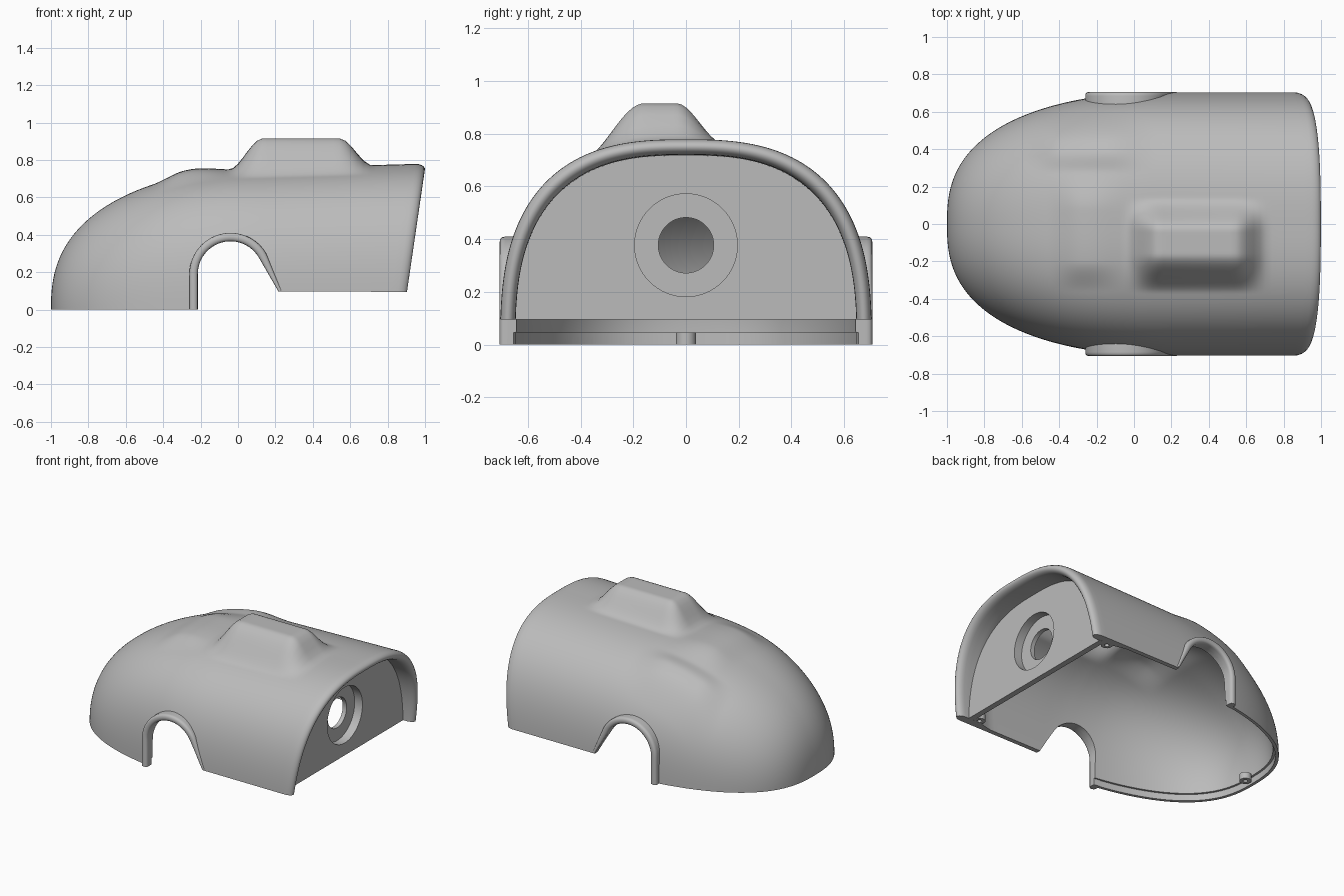
import bpy, bmesh, math
from mathutils import Vector

if "Cube" in bpy.data.objects:
    bpy.data.objects.remove(bpy.data.objects["Cube"])

grey = bpy.data.materials.new("plain grey")
grey.use_nodes = True
grey.diffuse_color = (0.5, 0.5, 0.5, 1)
grey.node_tree.nodes["Principled BSDF"].inputs["Base Color"].default_value = (0.5, 0.5, 0.5, 1)
SILL = 0.095


def make(name, verts, faces):
    """Mesh object with merged vertices and outward normals."""
    bm = bmesh.new()
    vs = [bm.verts.new(v) for v in verts]
    for f in faces:
        bm.faces.new([vs[i] for i in f])
    bmesh.ops.remove_doubles(bm, verts=bm.verts, dist=1e-5)
    bmesh.ops.dissolve_degenerate(bm, edges=bm.edges, dist=1e-6)
    bmesh.ops.recalc_face_normals(bm, faces=bm.faces)
    mesh = bpy.data.meshes.new(name)
    bm.to_mesh(mesh)
    bm.free()
    mesh.materials.append(grey)
    ob = bpy.data.objects.new(name, mesh)
    bpy.context.collection.objects.link(ob)
    return ob


def activate(ob):
    bpy.ops.object.select_all(action='DESELECT')
    ob.select_set(True)
    bpy.context.view_layer.objects.active = ob


def smooth(ob, angle=35):
    activate(ob)
    bpy.ops.object.shade_smooth_by_angle(angle=math.radians(angle))


def cut(ob, cutter):
    """Subtract a cutter, then discard it."""
    cutter.hide_render = True
    m = ob.modifiers.new("cut", 'BOOLEAN')
    m.object, m.operation, m.solver = cutter, 'DIFFERENCE', 'EXACT'
    activate(ob)
    bpy.ops.object.modifier_apply(modifier=m.name)
    bpy.data.objects.remove(cutter)


def prism(name, outline, a, b, place):
    """Extrude a 2D outline from depth a to depth b."""
    n = len(outline)
    verts = [place(p, q, d) for d in (a, b) for p, q in outline]
    faces = [range(n), range(n, 2 * n)]
    faces += [(i, (i + 1) % n, n + (i + 1) % n, n + i) for i in range(n)]
    return make(name, verts, faces)


def lathe(name, profile, place, n=48):
    """Spin a closed (radius, depth) profile."""
    k = len(profile)
    verts = [place(r * math.cos(t), r * math.sin(t), d)
             for t in (math.tau * i / n for i in range(n)) for r, d in profile]
    faces = [(i * k + j, i * k + (j + 1) % k, (i + 1) % n * k + (j + 1) % k, (i + 1) % n * k + j)
             for i in range(n) for j in range(k)]
    ob = make(name, verts, faces)
    smooth(ob)
    return ob


def step(a, b, x):
    t = min(1, max(0, (x - a) / (b - a)))
    return t * t * (3 - 2 * t)


def plateau(x, a, b, c, d):
    return step(a, b, x) * (1 - step(c, d, x))


# Body shape: half width, height and squareness along the length
def size(s):
    u = min(1, max(0, (0.2 - s) / 1.2))
    v = min(1, max(0, (0.1 - s) / 1.1))
    width = 0.705 * (1 - u ** 2.2) ** 0.385
    height = 0.752 * (1 - v * v) ** 0.4 + 0.028 * max(0, s)
    return width, height, 2.2 + 0.5 * step(-1, -0.2, s)


def side_y(x, z):
    w, h, n = size(x)
    return w * max(0, 1 - (max(0, z) / h) ** n) ** (1 / n)


def body_point(s, angle, t):
    """Point on the body; t = 0 is the outer skin, t = 1 the inner skin."""
    w, h, n = size(s)
    c = math.cos(angle)
    y = w * c
    z = h * max(0, 1 - abs(c) ** n) ** (1 / n)
    x = s + 0.14 * (min(z, 0.78) - 0.78) * step(-0.3, 0.9, s)
    # low swelling, small left lump and tall roof bulge
    z += 0.03 * plateau(s, -0.46, -0.28, -0.26, 0) * plateau(y, -0.36, -0.2, 0.08, 0.3)
    z += 0.03 * plateau(s, -0.58, -0.4, -0.15, 0.12) * plateau(y, 0.27, 0.4, 0.44, 0.6)
    bulge = plateau(s, -0.05, 0.135, 0.545, 0.72) * plateau(y, -0.37, -0.16, -0.035, 0.14)
    z += (0.915 - z) * bulge
    # thin wall, thicker towards the rear lip
    wall = 0.032 + 0.026 * step(0.7, 0.85, s)
    inner = Vector((x + 0.035 * (0.95 - s) / 1.95, y * (1 - wall / 0.705), z * (1 - wall / 0.77)))
    return Vector((x, y, z)).lerp(inner, t)


# Shell: outer rings, rounded rear lip, inner rings
count, sides, lip = 110, 140, 9
stations = [-1 + 1.95 * (i / (count - 1)) ** 2 for i in range(count)]
rings = [(s, 0) for s in stations]
for i in range(1, lip):
    a = math.pi * i / lip
    rings.append((0.95 + 0.05 * math.sin(a), (1 - math.cos(a)) / 2))
rings += [(s, 1) for s in reversed(stations)]
total, row = len(rings), sides + 1
verts = [body_point(s, math.pi * j / sides, t) for s, t in rings for j in range(row)]
faces = [(i * row + j, i * row + j + 1, (i + 1) * row + j + 1, (i + 1) * row + j)
         for i in range(total - 1) for j in range(sides)]
for i in range(total // 2 - 1):
    for j in (0, sides):
        faces.append([k * row + j for k in (i, i + 1, total - 2 - i, total - 1 - i)])
shell = make("body_shell", verts, faces)

# Wheel arch path: (point, outward direction, rim thickness)
arch = [(Vector((-0.215, z)), Vector((-1, 0)), 0.045) for z in (0, 0.06, 0.13)]
for i in range(25):
    a = math.radians(180 - 150 * i / 24)
    n = Vector((math.cos(a), math.sin(a)))
    arch.append((Vector((-0.04, 0.19)) + n * 0.175, n, 0.045))
for f in (0.33, 0.66, 1):
    arch.append((arch[27][0] + Vector((0.105, -0.182)) * f, n, 0.045 - 0.028 * f))

# Arch and raised rear sill opening
outline = [(-0.215, -0.2)] + [tuple(p) for p, _, _ in arch] + [(1.3, SILL), (1.3, -0.2)]
cut(shell, prism("arch_cutter", outline, -1, 1, lambda p, q, d: (p, d, q)))

# Rebate along the inside of the front lower edge
front = [s for s in stations if s < 0]
edge = [body_point(s, math.pi, 0.6) for s in reversed(front)]
edge += [body_point(s, 0, 0.6) for s in front[1:]]
cut(shell, prism("rebate_cutter", [(p.x, p.y) for p in edge], -0.1, 0.045,
                 lambda p, q, d: (p, q, d)))
smooth(shell)

# Arch rims with a half-round outer edge
for label, m in (("left", 1), ("right", -1)):
    verts, faces, k = [], [], 11
    for p, n, thick in arch:
        for j in range(k):
            a = math.pi * min(max(j - 1, 0), k - 3) / (k - 3)
            q = p + n * thick * (1 - math.cos(a)) / 2
            out = 0.707 - thick / 2 * (1 - math.sin(a) ** 0.7 if 0 < a < math.pi else 1)
            y = side_y(q.x, q.y) - 0.024 if j in (0, k - 1) else out
            verts.append((q.x, m * y, max(q.y, 0)))
    for i in range(len(arch) - 1):
        for j in range(k):
            j2 = (j + 1) % k
            faces.append((i * k + j, i * k + j2, i * k + k + j2, i * k + k + j))
    faces += [range(k), range(len(verts) - k, len(verts))]
    smooth(make(label + "_arch_rim", verts, faces), 45)

# Rear bulkhead with a round recess and a through hole
section = [body_point(0.85, math.pi * j / 80, 0.85) for j in range(81)]
section = [(p.y, p.z) for p in section if p.z > SILL + 0.01]
section = [(section[0][0], SILL)] + section + [(section[-1][0], SILL)]
panel = prism("rear_bulkhead", section, 0.79, 0.83, lambda p, q, d: (d, p, q))
circle = [(0.195 * math.cos(math.tau * i / 64), 0.377 + 0.195 * math.sin(math.tau * i / 64))
          for i in range(64)]
cut(panel, prism("recess_cutter", circle, 0.6, 1, lambda p, q, d: (d, p, q)))
smooth(panel)
cup = [(0.195, 0.83), (0.195, 0.77), (0.105, 0.77), (0.105, 0.74), (0.22, 0.74), (0.22, 0.79), (0.196, 0.79)]
lathe("bulkhead_cup", cup, lambda p, q, d: (d, p, 0.377 + q), 64)

# Screw bosses under the edge
for name, x, y, z in (("front_boss", -0.925, 0, 0), ("left_rear_boss", 0.755, 0.63, SILL),
                      ("right_rear_boss", 0.755, -0.63, SILL)):
    lathe(name, [(0.015, 0), (0.038, 0), (0.038, 0.045), (0.015, 0.045)],
          lambda p, q, d: (x + p, y + q, z + d), 24)
